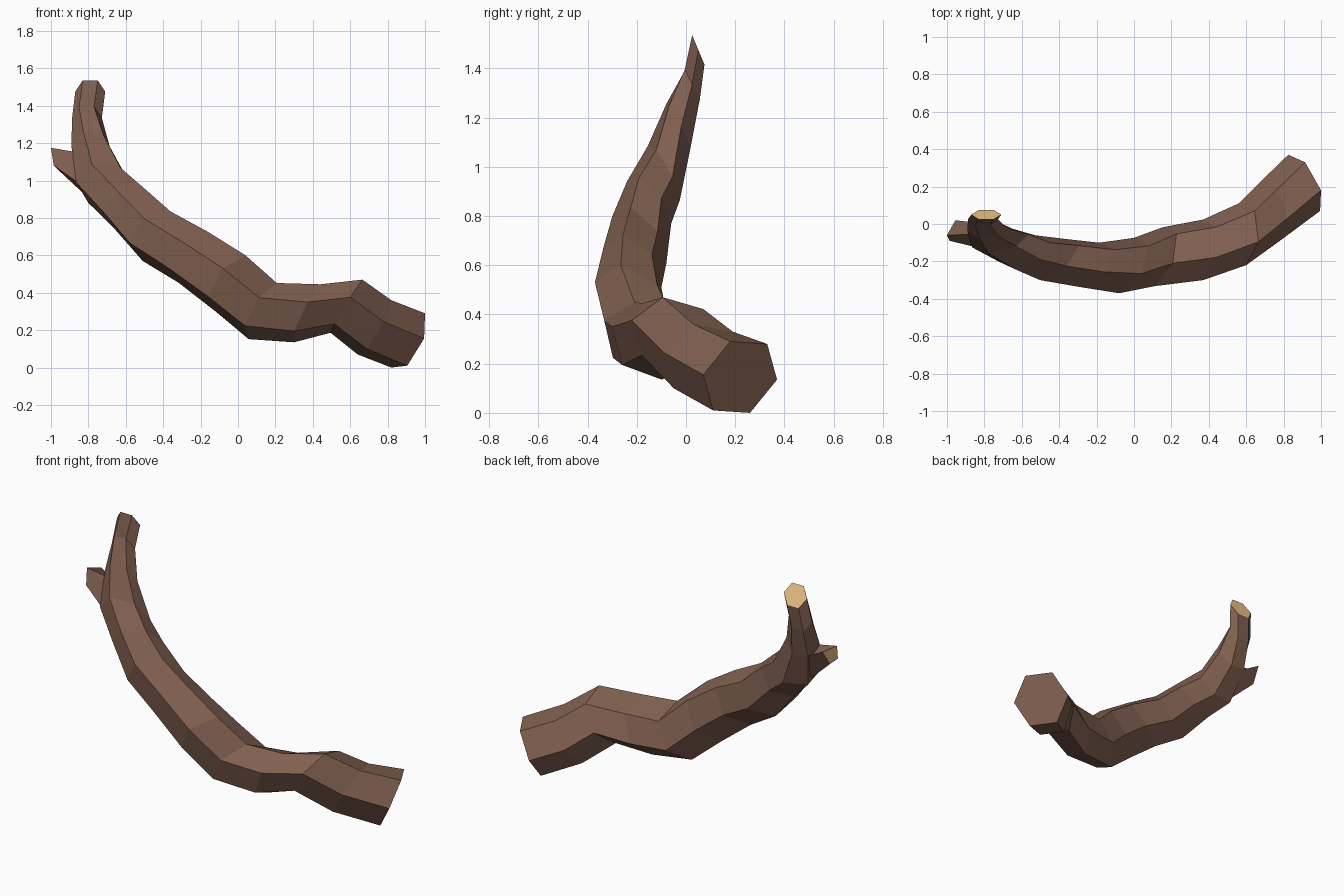
import bpy
from mathutils import Vector

if "Cube" in bpy.data.objects:
    bpy.data.objects.remove(bpy.data.objects["Cube"])


def material(name, color):
    m = bpy.data.materials.new(name)
    m.diffuse_color = color
    m.use_nodes = True
    m.node_tree.nodes["Principled BSDF"].inputs["Base Color"].default_value = m.diffuse_color
    return m


bark = material("bark", (0.215, 0.115, 0.08, 1))
cut_wood = material("cut_wood", (0.9, 0.58, 0.26, 1))


def loft(name, rings, start_mat, end_mat):
    """Skin a list of equal-sized rings and cap both ends."""
    n = len(rings[0])
    verts = [p for r in rings for p in r]
    faces = [(i * n + k, i * n + (k + 1) % n, (i + 1) * n + (k + 1) % n, (i + 1) * n + k)
             for i in range(len(rings) - 1) for k in range(n)]
    last = (len(rings) - 1) * n
    faces += [tuple(reversed(range(n))), tuple(range(last, last + n))]
    mesh = bpy.data.meshes.new(name)
    mesh.from_pydata(verts, [], faces)
    mesh.materials.append(bark)
    mesh.materials.append(cut_wood)
    mesh.polygons[len(faces) - 2].material_index = start_mat
    mesh.polygons[len(faces) - 1].material_index = end_mat
    ob = bpy.data.objects.new(name, mesh)
    bpy.context.collection.objects.link(ob)
    return ob


def hexagon(center, a, b):
    """Six-sided section from its centre and two neighbouring spokes."""
    c, a, b = Vector(center), Vector(a), Vector(b)
    return [c + s for s in (a, b, b - a, -a, -b, a - b)]


# main branch: centre, top spoke, front spoke of each section, thick end first
sections = [
    ((.91, .22, .145), (.09, -.04, .145), (.085, -.15, .01)),
    ((.73, .07, .215), (.09, -.04, .145), (.05, -.16, .03)),
    ((.58, -.055, .328), (.085, -.04, .142), (.02, -.165, .048)),
    ((.37, -.138, .29), (.07, -.04, .155), (0, -.162, .06)),
    ((.132, -.175, .302), (.075, -.035, .15), (-.02, -.157, .072)),
    ((-.04, -.222, .45), (.08, -.043, .15), (-.04, -.148, .08)),
    ((-.24, -.218, .59), (.08, -.038, .135), (-.055, -.118, .08)),
    ((-.435, -.19, .702), (.075, -.035, .132), (-.067, -.11, .095)),
    ((-.585, -.15, .855), (.085, -.04, .102), (-.055, -.09, .085)),
    ((-.715, -.09, .975), (.085, -.03, .095), (-.065, -.065, .11)),
    ((-.785, -.03, 1.17), (.065, -.04, .075), (-.04, -.05, .085)),
    ((-.808, .025, 1.33), (.038, -.03, .065), (-.042, -.03, .06)),
    ((-.79, .05, 1.475), (.04, -.025, .06), (-.04, -.025, .06)),
]
loft("branch", [hexagon(*s) for s in sections], 0, 1)

# side twig: base sunk in the branch, cut tip
twig_base = [(-.80, -.05, 1.14), (-.80, -.135, .95), (-.74, -.08, .85), (-.78, .0, 1.06)]
twig_tip = [(-1.0, -.06, 1.175), (-.985, -.09, 1.08), (-.965, -.04, 1.06), (-.955, .02, 1.155)]
loft("side_twig", [twig_base, twig_tip], 0, 1)
